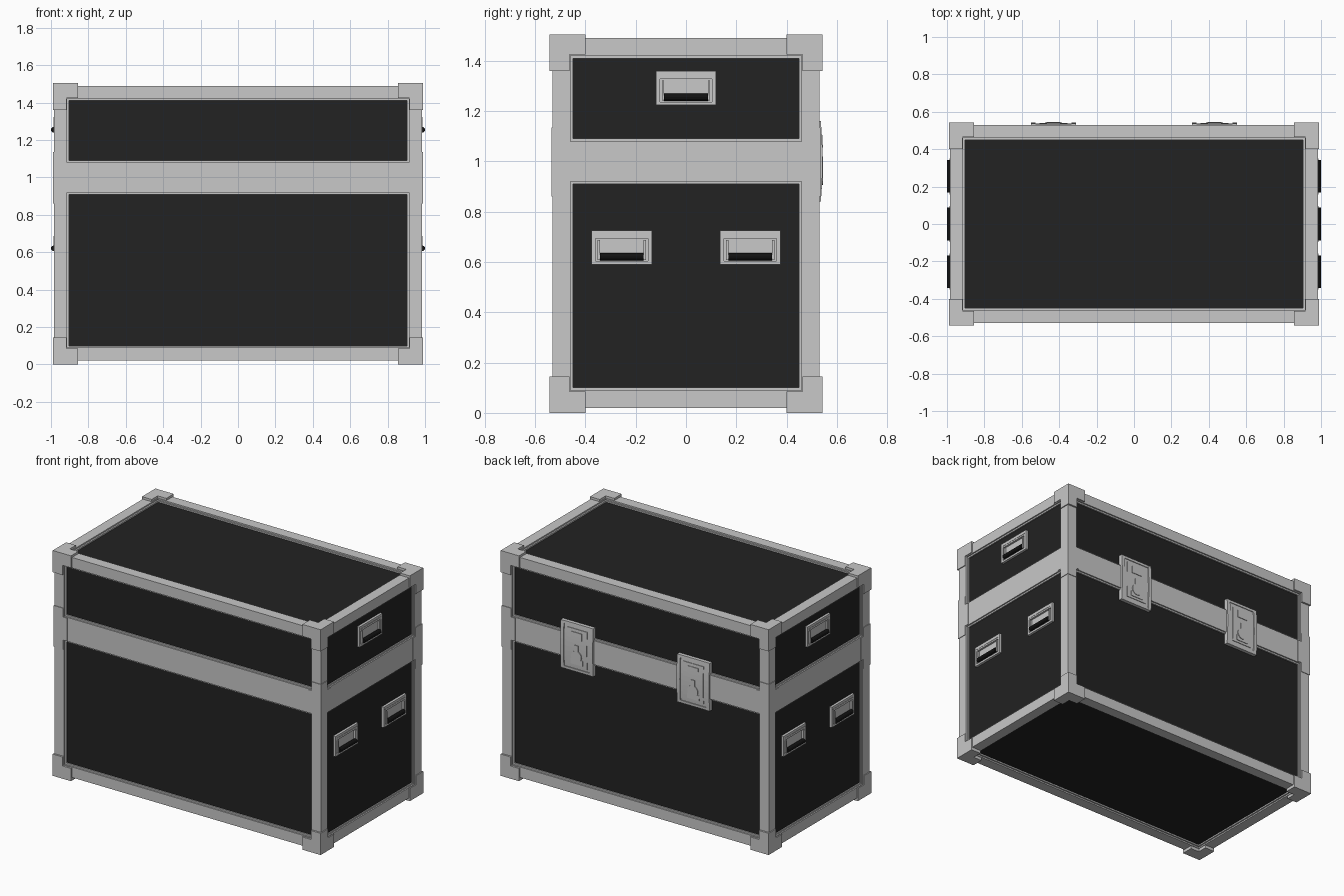
import bpy, bmesh, math
from mathutils import Matrix, Vector

if "Cube" in bpy.data.objects:
    bpy.data.objects.remove(bpy.data.objects["Cube"])


def material(name, v):
    m = bpy.data.materials.new(name)
    m.diffuse_color = (v, v, v, 1)
    m.use_nodes = True
    m.node_tree.nodes["Principled BSDF"].inputs["Base Color"].default_value = m.diffuse_color
    return m


METAL = material("light grey metal", 0.58)
PANEL = material("black panel", 0.016)
RUBBER = material("black rubber", 0.006)


def box(bm, a, b):
    """Axis-aligned box between two opposite corners."""
    lo = Vector([min(p, q) for p, q in zip(a, b)])
    hi = Vector([max(p, q) for p, q in zip(a, b)])
    m = Matrix.Translation((lo + hi) / 2) @ Matrix.Diagonal((*(hi - lo), 1))
    bmesh.ops.create_cube(bm, size=1, matrix=m)


def finish(bm, name, mat):
    bmesh.ops.recalc_face_normals(bm, faces=bm.faces)
    me = bpy.data.meshes.new(name)
    bm.to_mesh(me)
    bm.free()
    me.materials.append(mat)
    ob = bpy.data.objects.new(name, me)
    bpy.context.collection.objects.link(ob)
    return ob


# Case body: its faces are the recessed black panels
bm = bmesh.new()
box(bm, (-0.967, -0.512, 0.038), (0.967, 0.512, 1.472))
finish(bm, "case_body", PANEL)


# Edge frame: posts, rails and the middle band
def frame(name, shrink, grow):
    X, Y = 0.984 - shrink, 0.53 - shrink
    x, y = 0.914 - grow, 0.459 - grow
    spans = [(0.02 + shrink, 0.09 + grow), (0.92 - grow, 1.08 + grow),
             (1.42 - grow, 1.49 - shrink)]
    bm = bmesh.new()
    for s in (-1, 1):
        for t in (-1, 1):
            box(bm, (s * x, t * y, spans[0][0]), (s * X, t * Y, spans[2][1]))
        for z0, z1 in spans:
            box(bm, (-x, s * y, z0), (x, s * Y, z1))
            box(bm, (s * x, -y, z0), (s * X, y, z1))
    finish(bm, name, METAL)


frame("edge_frame", 0, 0)
frame("inner_trim", 0.009, 0.01)

# Corner guards: three short arms meeting at each of the eight corners
for s in (-1, 1):
    for t in (-1, 1):
        for label, z0, z1, z2 in (("bottom", 0, 0.085, 0.145), ("top", 1.505, 1.425, 1.36)):
            bm = bmesh.new()
            outer = (s * 0.99, t * 0.542, z0)
            box(bm, outer, (s * 0.855, t * 0.464, z1))
            box(bm, outer, (s * 0.918, t * 0.4, z1))
            box(bm, outer, (s * 0.918, t * 0.464, z2))
            finish(bm, label + "_corner_guard", METAL)
        # Brace where the band crosses the post
        bm = bmesh.new()
        box(bm, (s * 0.988, t * 0.534, 0.86), (s * 0.918, t * 0.464, 1.135))
        box(bm, (s * 0.988, t * 0.534, 0.924), (s * 0.89, t * 0.464, 1.076))
        box(bm, (s * 0.988, t * 0.534, 0.924), (s * 0.918, t * 0.435, 1.076))
        finish(bm, "middle_brace", METAL)


# Recessed side handles with a rubber grip
def handle(s, yc, zc):
    def b(x0, x1, y0, y1, z0, z1):
        box(bm, (s * x0, yc + y0, zc + z0), (s * x1, yc + y1, zc + z1))
    bm = bmesh.new()
    b(0.96, 0.970, -0.12, 0.12, -0.068, 0.068)          # dish floor
    b(0.96, 0.983, -0.12, 0.12, 0.036, 0.068)           # surrounding plate
    b(0.96, 0.983, -0.12, 0.12, -0.068, -0.055)
    for t in (-1, 1):
        b(0.96, 0.983, t * 0.104, t * 0.12, -0.055, 0.036)
        b(0.972, 0.986, t * 0.087, t * 0.096, -0.05, 0.03)   # bail arms
    b(0.983, 0.985, -0.105, 0.105, 0.046, 0.052)        # pressed rib
    finish(bm, "handle_plate", METAL)
    bm = bmesh.new()
    m = Matrix.Translation((s * 0.9855, yc, zc - 0.037)) @ Matrix.Rotation(math.pi / 2, 4, 'X')
    bmesh.ops.create_cone(bm, cap_ends=True, segments=12, radius1=0.015,
                          radius2=0.015, depth=0.174, matrix=m)
    finish(bm, "handle_grip", RUBBER)


for s in (-1, 1):
    handle(s, 0, 1.292)
    handle(s, -0.255, 0.658)
    handle(s, 0.255, 0.658)


# Bowed latches on the back
def bowed(bm, x0, x1, z0, z1, lift, n=8):
    """Plate across x whose outer face follows the latch bow."""
    pts = [(0.508, z1), (0.508, z0)]
    for i in range(n + 1):
        z = z0 + (z1 - z0) * i / n
        pts.append((0.530 + lift + 0.007 * (1 - ((z - 1) / 0.16) ** 2), z))
    rings = [[bm.verts.new((x, y, z)) for y, z in pts] for x in (x0, x1)]
    k = len(pts)
    for i in range(k):
        j = (i + 1) % k
        bm.faces.new((rings[0][i], rings[0][j], rings[1][j], rings[1][i]))
    bm.faces.new(rings[0])
    bm.faces.new(rings[1])


for xc in (-0.43, 0.43):
    bm = bmesh.new()
    bowed(bm, xc - 0.12, xc + 0.12, 0.84, 1.16, 0)
    for t in (-1, 1):
        a, b = sorted((xc + t * 0.096, xc + t * 0.12))
        bowed(bm, a, b, 0.84, 1.16, 0.006)
        z0, z1 = sorted((1 + t * 0.142, 1 + t * 0.16))
        bowed(bm, xc - 0.096, xc + 0.096, z0, z1, 0.005, 2)
    finish(bm, "latch_dish", METAL)
    bm = bmesh.new()
    bowed(bm, xc - 0.075, xc + 0.075, 0.875, 1.125, 0.004)
    bowed(bm, xc - 0.038, xc + 0.038, 1.055, 1.105, 0.008, 2)   # hook
    finish(bm, "latch_tongue", METAL)
    # Turn knob with its tab
    bm = bmesh.new()
    m = Matrix.Translation((xc, 0.54, 0.945)) @ Matrix.Rotation(math.pi / 2, 4, 'X')
    bmesh.ops.create_cone(bm, cap_ends=True, segments=20, radius1=0.038,
                          radius2=0.038, depth=0.011, matrix=m)
    box(bm, (xc - 0.014, 0.53, 0.945), (xc + 0.014, 0.5455, 1.02))
    box(bm, (xc - 0.045, 0.53, 0.89), (xc + 0.045, 0.5415, 0.925))
    finish(bm, "latch_knob", METAL)
